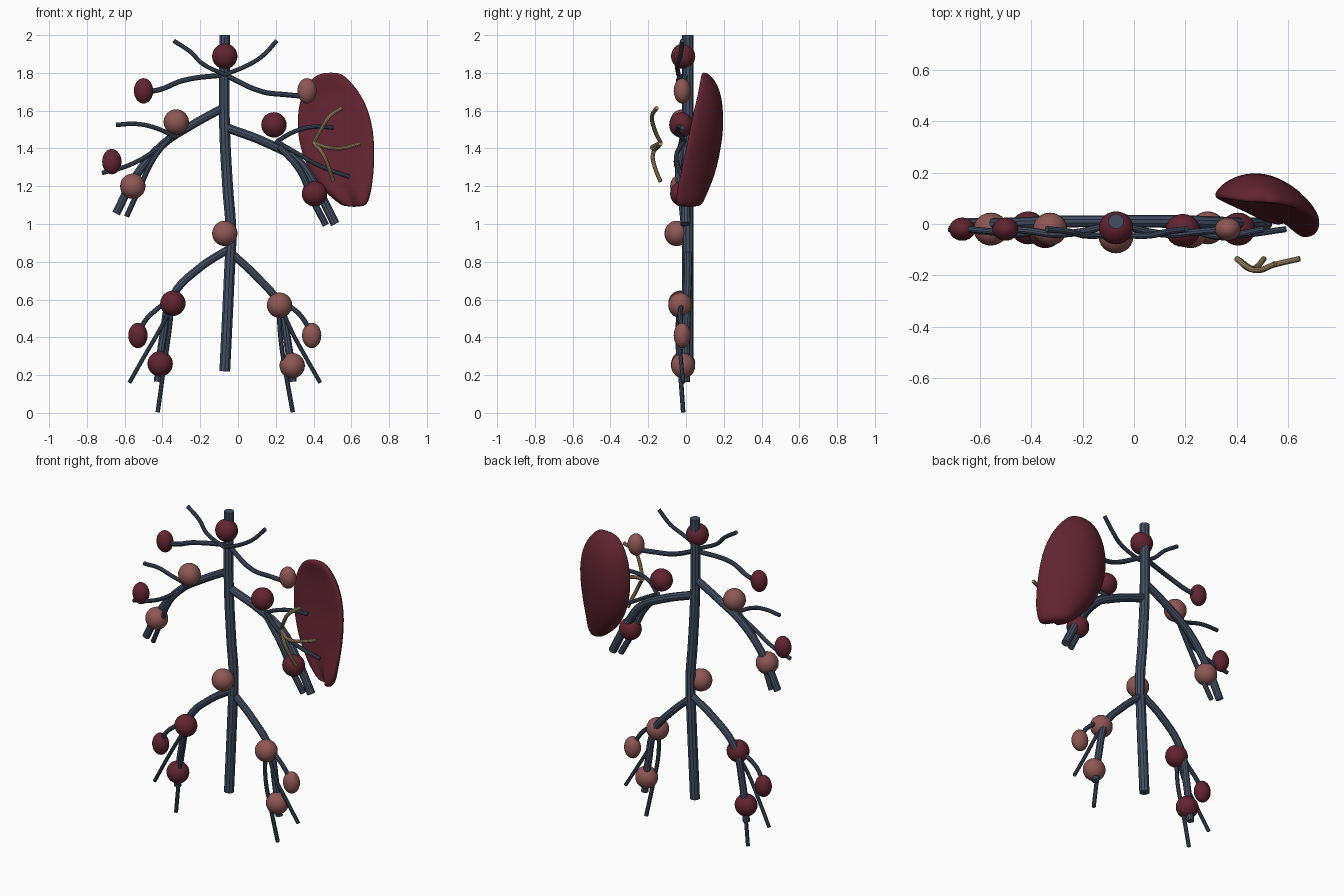
import bpy, bmesh, math

def mat(name, c):
    m = bpy.data.materials.new(name)
    m.diffuse_color = (*c, 1)
    return m

BLUE = mat("vessel blue", (0.057, 0.078, 0.13))
DARK = mat("dark red", (0.12, 0.017, 0.031))
PINK = mat("dusty pink", (0.27, 0.095, 0.09))
TAN = mat("tan", (0.40, 0.28, 0.15))

def tube(name, pts, r, m=BLUE, res=5):
    """Round capped tube through (x, y, z) points."""
    cu = bpy.data.curves.new(name, 'CURVE')
    cu.dimensions = '3D'
    cu.bevel_depth, cu.bevel_resolution = r, 3
    cu.use_fill_caps, cu.resolution_u = True, res
    s = cu.splines.new('BEZIER')
    s.bezier_points.add(len(pts) - 1)
    for b, p in zip(s.bezier_points, pts):
        b.co = p
        b.handle_left_type = b.handle_right_type = 'AUTO'
    tmp = bpy.data.objects.new(name + "_curve", cu)
    bpy.context.collection.objects.link(tmp)
    bpy.context.view_layer.update()
    me = bpy.data.meshes.new_from_object(tmp.evaluated_get(bpy.context.evaluated_depsgraph_get()))
    bpy.data.objects.remove(tmp)
    ob = bpy.data.objects.new(name, me)
    bpy.context.collection.objects.link(ob)
    me.materials.clear()
    me.materials.append(m)
    bpy.context.view_layer.objects.active = ob
    bpy.ops.object.select_all(action='DESELECT')
    ob.select_set(True)
    bpy.ops.object.shade_smooth_by_angle()

def node(name, x, z, m, y=-0.02, small=False):
    bpy.ops.mesh.primitive_uv_sphere_add(segments=24, ring_count=16, radius=1, location=(x, y, z))
    ob = bpy.context.object
    ob.name = name
    ob.scale = (0.051, 0.045, 0.067) if small else (0.067, 0.064, 0.067)
    bpy.ops.object.transform_apply(location=False, rotation=False)
    ob.data.materials.append(m)
    bpy.ops.object.shade_smooth()

# main vertical vessel
tube("trunk_vessel", [(-.07, .01, 2), (-.072, .01, 1.55), (-.055, .01, 1.2),
                      (-.037, .01, .95), (-.045, .01, .75), (-.07, .01, .22)], .03)

# neck and collar branches
tube("neck_branch_left", [(-.07, -.04, 1.79), (-.19, -.045, 1.85), (-.25, -.03, 1.91), (-.34, -.02, 1.97)], .012)
tube("neck_branch_right", [(-.07, -.04, 1.79), (.06, -.045, 1.845), (.13, -.03, 1.89), (.205, -.02, 1.97)], .012)
tube("collar_branch_left", [(-.07, 0, 1.79), (-.29, -.04, 1.76), (-.42, -.025, 1.71), (-.5, -.02, 1.70)], .014)
tube("collar_branch_right", [(-.07, 0, 1.79), (.13, -.04, 1.70), (.25, -.03, 1.685), (.36, -.02, 1.675)], .014)

# arm vessels
tube("arm_left", [(-.07, .01, 1.62), (-.25, .01, 1.52), (-.4, .005, 1.42), (-.55, 0, 1.24), (-.645, 0, 1.055)], .023)
tube("arm_left_inner", [(-.36, -.02, 1.46), (-.45, -.04, 1.34), (-.53, -.025, 1.17), (-.59, -.01, 1.04)], .014)
tube("arm_left_upper_twig", [(-.33, -.01, 1.46), (-.44, -.04, 1.51), (-.54, -.03, 1.53), (-.645, -.02, 1.525)], .012)
tube("arm_left_lower_twig", [(-.33, -.01, 1.48), (-.46, -.04, 1.375), (-.58, -.03, 1.31), (-.72, -.02, 1.27)], .012)
tube("arm_right", [(-.06, .01, 1.51), (.15, .01, 1.43), (.31, .005, 1.34), (.41, 0, 1.2), (.515, 0, 1)], .025)
tube("arm_right_inner", [(.22, -.02, 1.41), (.33, -.04, 1.28), (.39, -.025, 1.14), (.465, -.01, .995)], .018)
tube("arm_right_upper_twig", [(.21, -.01, 1.44), (.30, -.045, 1.49), (.4, -.04, 1.515), (.505, -.02, 1.51)], .012)
tube("arm_right_lower_twig", [(.2, -.01, 1.44), (.32, -.05, 1.37), (.45, -.04, 1.30), (.59, -.02, 1.25)], .012)

# leg vessels
tube("leg_left", [(-.045, .01, .87), (-.2, .01, .77), (-.345, .005, .62), (-.395, 0, .41), (-.425, 0, .165)], .022)
tube("leg_left_node_twig", [(-.33, 0, .62), (-.44, -.03, .54), (-.49, -.03, .49), (-.53, -.02, .41)], .013)
tube("leg_left_outer_twig", [(-.34, -.02, .58), (-.42, -.04, .43), (-.49, -.03, .31), (-.575, -.015, .16)], .011)
tube("leg_left_long_twig", [(-.345, -.03, .6), (-.365, -.045, .42), (-.395, -.03, .22), (-.425, -.015, .004)], .012)
tube("leg_right", [(-.04, .01, .85), (.1, .01, .72), (.215, .005, .58), (.265, 0, .36), (.29, 0, .165)], .022)
tube("leg_right_node_twig", [(.2, 0, .6), (.3, -.03, .545), (.35, -.03, .49), (.39, -.02, .41)], .013)
tube("leg_right_outer_twig", [(.22, -.02, .58), (.29, -.04, .42), (.35, -.03, .31), (.435, -.015, .16)], .011)
tube("leg_right_long_twig", [(.215, -.03, .58), (.225, -.045, .4), (.255, -.03, .2), (.29, -.015, .004)], .012)

# lymph nodes: x, z, colour, y, small
for i, n in enumerate([
        (-.07, 1.888, DARK, -.015), (-.5, 1.705, DARK, -.02, True), (-.668, 1.33, DARK, -.02, True),
        (.19, 1.525, DARK, -.025), (.405, 1.16, DARK, -.02), (-.345, .58, DARK, -.03),
        (-.53, .41, DARK, -.02, True), (-.412, .26, DARK, -.015),
        (-.327, 1.54, PINK, -.02), (-.557, 1.2, PINK, -.02), (-.07, .95, PINK, -.05),
        (.365, 1.705, PINK, -.02, True), (.22, .57, PINK, -.03), (.39, .41, PINK, -.02, True),
        (.287, .25, PINK, -.015)]):
    node("lymph_node_%d" % (i + 1), *n)

# tan surface vessels in front of the spleen
for name, pts in {
        "upper": [(.40, -.135, 1.43), (.445, -.17, 1.51), (.485, -.18, 1.57), (.55, -.155, 1.615)],
        "middle": [(.40, -.135, 1.43), (.48, -.18, 1.405), (.54, -.16, 1.40), (.645, -.135, 1.425)],
        "lower": [(.40, -.135, 1.43), (.45, -.175, 1.37), (.48, -.165, 1.3), (.505, -.135, 1.225)]}.items():
    tube("spleen_vessel_" + name, pts, .011, TAN)

# spleen: curved crescent sections lofted from bottom to top
# z, x left, x right, y left tip, y right tip, bow, half thickness
RINGS = [(1.09, .56, .67, .045, -.035, .01, .05), (1.115, .525, .69, .045, -.025, .015, .062),
         (1.16, .47, .703, .055, -.03, .025, .066), (1.22, .415, .714, .075, -.025, .04, .066),
         (1.3, .365, .722, .09, -.01, .055, .064), (1.4, .328, .724, .105, .01, .06, .062),
         (1.5, .312, .718, .112, .03, .065, .06), (1.6, .315, .693, .112, .05, .06, .055),
         (1.68, .335, .655, .11, .07, .05, .047), (1.74, .365, .61, .105, .08, .035, .038),
         (1.78, .40, .57, .1, .09, .015, .028), (1.802, .45, .535, .095, .09, .005, .012)]
N = 24
bm = bmesh.new()
loops = []
for z, xl, xr, yl, yr, k, t in RINGS:
    loop = []
    for i in range(N):
        a = 2 * math.pi * i / N
        u = (1 - math.cos(a)) / 2
        s = math.sin(a)
        y = yl + (yr - yl) * u + 4 * k * u * (1 - u) - t * s
        if s > 0 and z < 1.3:      # notch low on the front face
            y += .05 * (1.3 - z) / .2 * math.exp(-((u - .45) / .15) ** 2)
        loop.append(bm.verts.new((xl + (xr - xl) * u, y, z)))
    loops.append(loop)
for a, b in zip(loops, loops[1:]):
    for i in range(N):
        j = (i + 1) % N
        bm.faces.new((a[i], a[j], b[j], b[i]))
bm.faces.new(loops[0][::-1])
bm.faces.new(loops[-1])
bmesh.ops.recalc_face_normals(bm, faces=bm.faces)
for f in bm.faces:
    f.smooth = True
me = bpy.data.meshes.new("spleen")
bm.to_mesh(me)
me.materials.append(DARK)
spleen = bpy.data.objects.new("spleen", me)
bpy.context.collection.objects.link(spleen)
spleen.modifiers.new("smooth", 'SUBSURF').levels = 1
spleen.modifiers["smooth"].render_levels = 1
